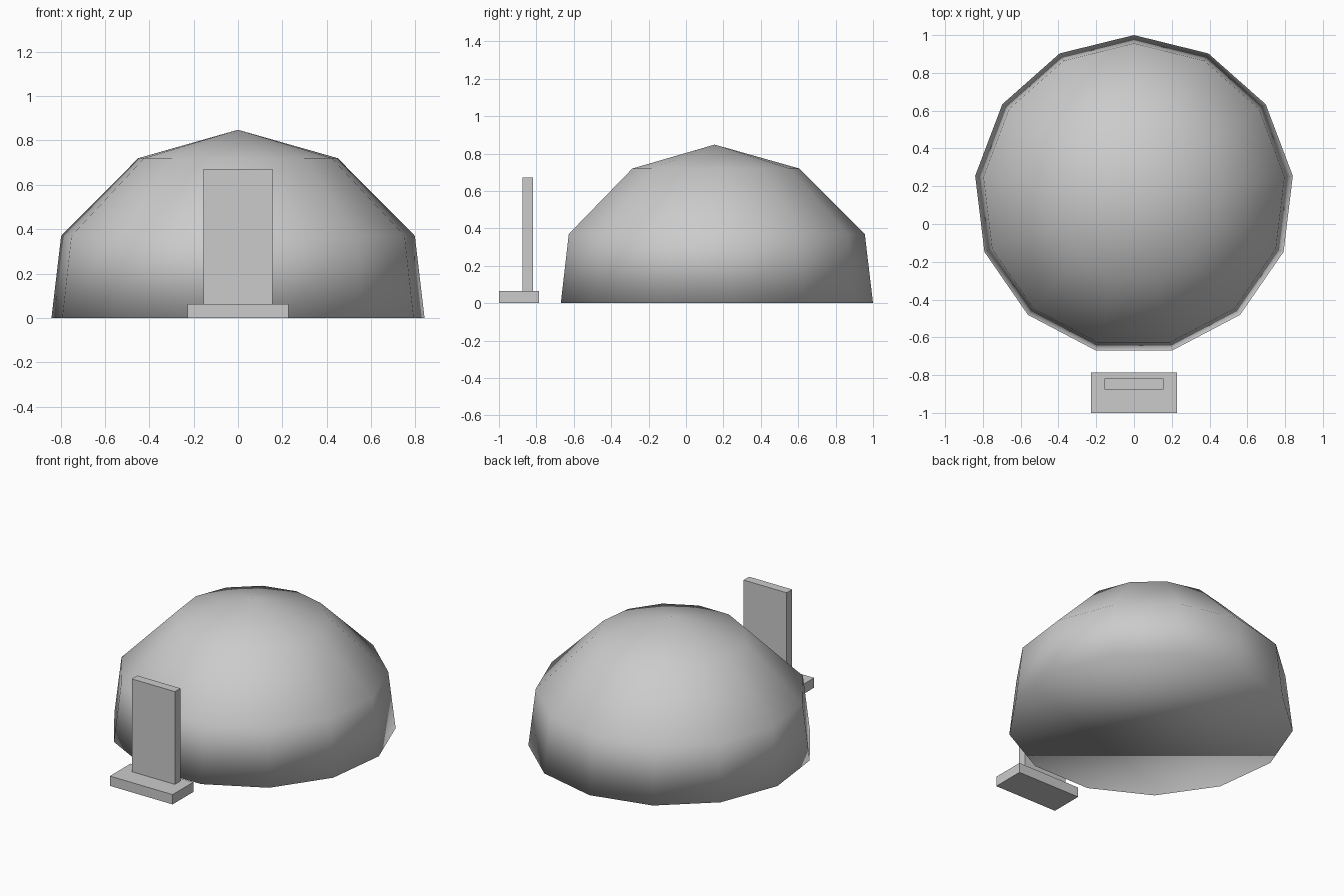
import bpy
import bmesh
from math import cos, sin, pi
from mathutils import Matrix, Vector

cube = bpy.data.objects.get("Cube")
if cube:
    bpy.data.objects.remove(cube, do_unlink=True)

grey = bpy.data.materials.new("light grey")
grey.use_nodes = True
grey.diffuse_color = (0.6, 0.6, 0.6, 1)
grey.node_tree.nodes["Principled BSDF"].inputs["Base Color"].default_value = grey.diffuse_color


def add_object(name, bm, smooth=False):
    bmesh.ops.recalc_face_normals(bm, faces=bm.faces)
    for face in bm.faces:
        face.smooth = smooth
    mesh = bpy.data.meshes.new(name)
    bm.to_mesh(mesh)
    bm.free()
    mesh.materials.append(grey)
    obj = bpy.data.objects.new(name, mesh)
    bpy.context.collection.objects.link(obj)
    return obj


def add_box(name, low, high):
    low, high = Vector(low), Vector(high)
    bm = bmesh.new()
    bmesh.ops.create_cube(bm, size=1, matrix=Matrix.Translation((low + high) / 2)
                          @ Matrix.Diagonal((*(high - low), 1)))
    return add_object(name, bm)


# Thirteen-sided smooth dome with a closed floor
SIDES = 13
CENTRE_Y = 0.153
PROFILE = [(0.847, 0), (0.803, 0.37), (0.453, 0.72)]
APEX_Z = 0.848

bm = bmesh.new()
rings = []
for radius, z in PROFILE:
    angles = [pi / 2 + 2 * pi * i / SIDES for i in range(SIDES)]
    rings.append([bm.verts.new((radius * cos(a), CENTRE_Y + radius * sin(a), z))
                  for a in angles])
apex = bm.verts.new((0, CENTRE_Y, APEX_Z))
for i in range(SIDES):
    j = (i + 1) % SIDES
    for lower, upper in zip(rings, rings[1:]):
        bm.faces.new((lower[i], lower[j], upper[j], upper[i]))
    bm.faces.new((rings[-1][i], rings[-1][j], apex))
bm.faces.new(rings[0][::-1])
add_object("dome", bm, smooth=True)

# Upright slab standing on a low plinth in front of the dome
add_box("slab_plinth", (-0.227, -1, 0), (0.227, -0.786, 0.064))
add_box("upright_slab", (-0.156, -0.875, 0.064), (0.156, -0.818, 0.671))
